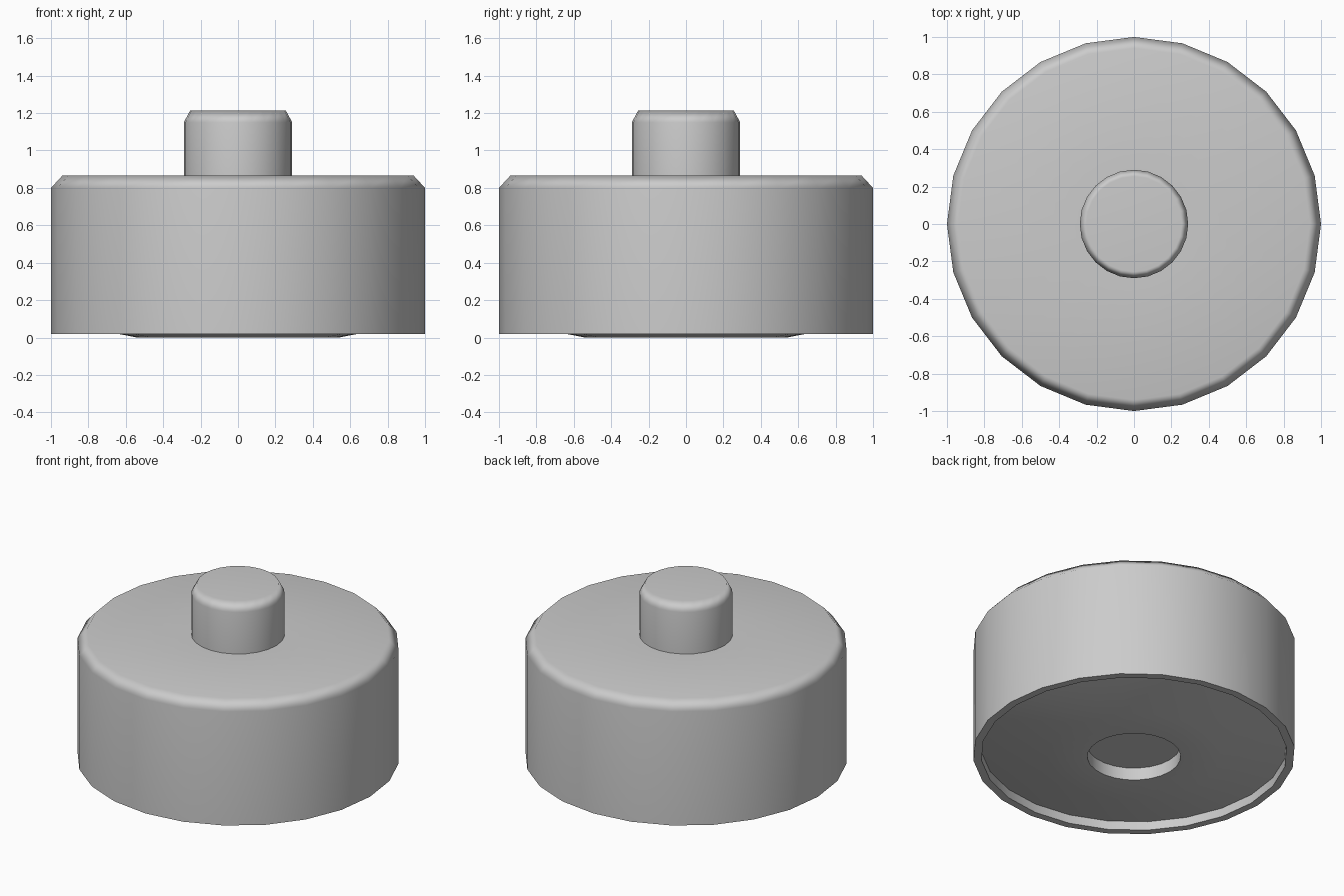
import bpy
import bmesh
import math

SIDES = 24

cube = bpy.data.objects.get("Cube")
if cube:
    bpy.data.objects.remove(cube, do_unlink=True)

# Single grey material
grey = bpy.data.materials.new("plain grey")
grey.use_nodes = True
colour = (0.6, 0.6, 0.6, 1)
grey.diffuse_color = colour
grey.node_tree.nodes["Principled BSDF"].inputs["Base Color"].default_value = colour


def lathe(name, profile, cap=False):
    """Revolve (radius, height) points about z; cap closes the last ring."""
    bm = bmesh.new()
    rings = []
    for radius, height in profile:
        angles = [math.tau * i / SIDES for i in range(SIDES)]
        rings.append([bm.verts.new((radius * math.cos(a), radius * math.sin(a), height))
                      for a in angles])
    for low, high in zip(rings, rings[1:]):
        for i in range(SIDES):
            j = (i + 1) % SIDES
            bm.faces.new((low[i], low[j], high[j], high[i]))
    if cap:
        bm.faces.new(rings[-1])
    mesh = bpy.data.meshes.new(name)
    bm.to_mesh(mesh)
    bm.free()
    mesh.materials.append(grey)
    obj = bpy.data.objects.new(name, mesh)
    bpy.context.collection.objects.link(obj)

    # Smooth curved walls and chamfers, keep the hard edges
    bpy.ops.object.select_all(action="DESELECT")
    obj.select_set(True)
    bpy.context.view_layer.objects.active = obj
    bpy.ops.object.shade_smooth_by_angle(angle=math.radians(65))
    weighted = obj.modifiers.new("even shading", "WEIGHTED_NORMAL")
    weighted.keep_sharp = True
    return obj


# Drum: inner lip, flat bottom rim, wall, chamfer and top
lathe("drum", [(0.95, 0.08), (0.95, 0.02), (1, 0.02), (1, 0.80),
               (0.94, 0.865), (0.29, 0.865)])

# Knob on the top
lathe("knob", [(0.29, 0.865), (0.29, 1.15), (0.255, 1.215)], cap=True)

# Underside: shallow cone bulging down, with a round socket in the middle
underside = lathe("underside", [(0.95, 0.08), (0.54, 0), (0.29, 0), (0.29, 0.085)])
underside.data.flip_normals()

# Socket floor, facing down
socket_floor = lathe("socket_floor", [(0.29, 0.085)], cap=True)
socket_floor.data.flip_normals()
